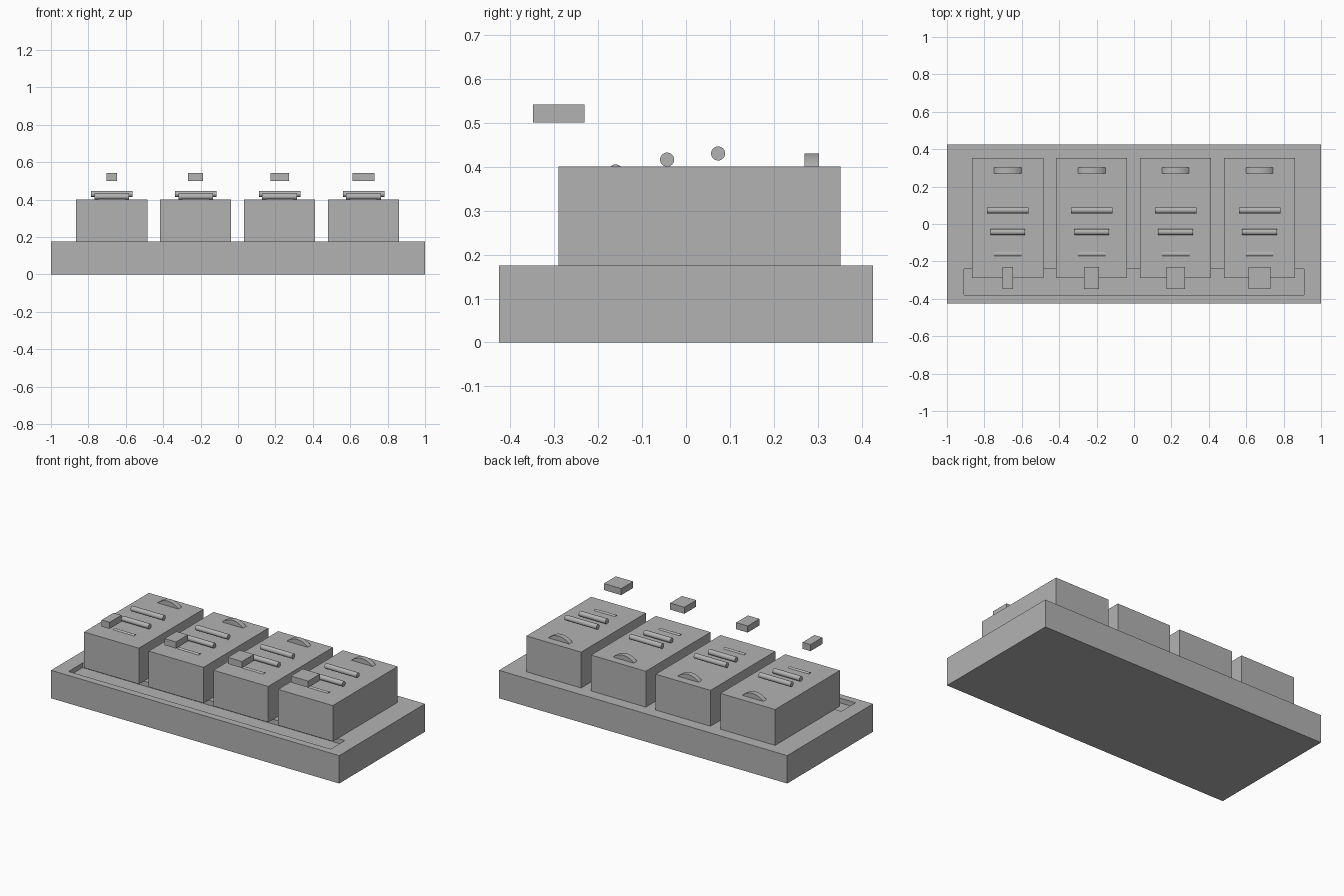
import bpy
import bmesh
from math import pi
from mathutils import Matrix, Vector

default = bpy.data.objects.get("Cube")
if default:
    bpy.data.objects.remove(default, do_unlink=True)

GREY = (0.45, 0.45, 0.45, 1)
grey = bpy.data.materials.new("plain grey")
grey.use_nodes = True
grey.diffuse_color = GREY
grey.node_tree.nodes["Principled BSDF"].inputs["Base Color"].default_value = GREY


def finish(bm, name, smooth=False):
    bmesh.ops.recalc_face_normals(bm, faces=bm.faces)
    mesh = bpy.data.meshes.new(name)
    bm.to_mesh(mesh)
    bm.free()
    mesh.materials.append(grey)
    obj = bpy.data.objects.new(name, mesh)
    bpy.context.collection.objects.link(obj)
    if smooth:
        bpy.ops.object.select_all(action="DESELECT")
        obj.select_set(True)
        bpy.context.view_layer.objects.active = obj
        bpy.ops.object.shade_smooth_by_angle()
    return obj


def box_mesh(x, y, z):
    bm = bmesh.new()
    low, high = Vector((x[0], y[0], z[0])), Vector((x[1], y[1], z[1]))
    bmesh.ops.create_cube(bm, size=1, matrix=Matrix.Translation((low + high) / 2)
                          @ Matrix.Diagonal((*(high - low), 1)))
    return bm


def cylinder(name, centre, radius, length, axis, segments):
    bm = bmesh.new()
    turn = Matrix.Rotation(pi / 2, 4, "Y" if axis == "x" else "X")
    bmesh.ops.create_cone(bm, cap_ends=True, segments=segments, radius1=radius,
                          radius2=radius, depth=length,
                          matrix=Matrix.Translation(centre) @ turn)
    return finish(bm, name, smooth=True)


# Base slab with a shallow trough along the front of its top
BASE_TOP, TROUGH_DEPTH = 0.175, 0.03
bm = box_mesh((-1, 1), (-0.425, 0.425), (0, BASE_TOP))
top = max(bm.faces, key=lambda f: f.calc_center_median().z)
bmesh.ops.inset_individual(bm, faces=[top], thickness=0.05)
for v in top.verts:
    v.co.x = 0.91 if v.co.x > 0 else -0.91
    v.co.y = -0.24 if v.co.y > 0 else -0.38
floor = bmesh.ops.extrude_discrete_faces(bm, faces=[top])["faces"][0]
bmesh.ops.translate(bm, verts=floor.verts, vec=(0, 0, -TROUGH_DEPTH))
finish(bm, "base")

# Four blocks, each with three rods, a rounded ridge and a raised tag
BLOCK_TOP = 0.4
RODS = [("front", -0.16, 0.389, 0.146), ("middle", -0.043, 0.416, 0.186),
        ("back", 0.073, 0.43, 0.222)]
for i, tag_width in enumerate((0.055, 0.08, 0.098, 0.12)):
    x = -0.675 + i * 0.4487
    label = str(i + 1)
    finish(box_mesh((x - 0.19, x + 0.19), (-0.29, 0.352), (BASE_TOP, BLOCK_TOP)),
           "block_" + label)
    for place, y, z, length in RODS:
        cylinder(place + "_rod_" + label, (x, y, z), 0.016, length, "x", 24)
    cylinder("ridge_" + label, (x, 0.286, 0.327), 0.103, 0.032, "y", 64)
    finish(box_mesh((x - tag_width / 2, x + tag_width / 2), (-0.348, -0.231),
                    (0.5, 0.541)), "tag_" + label)
